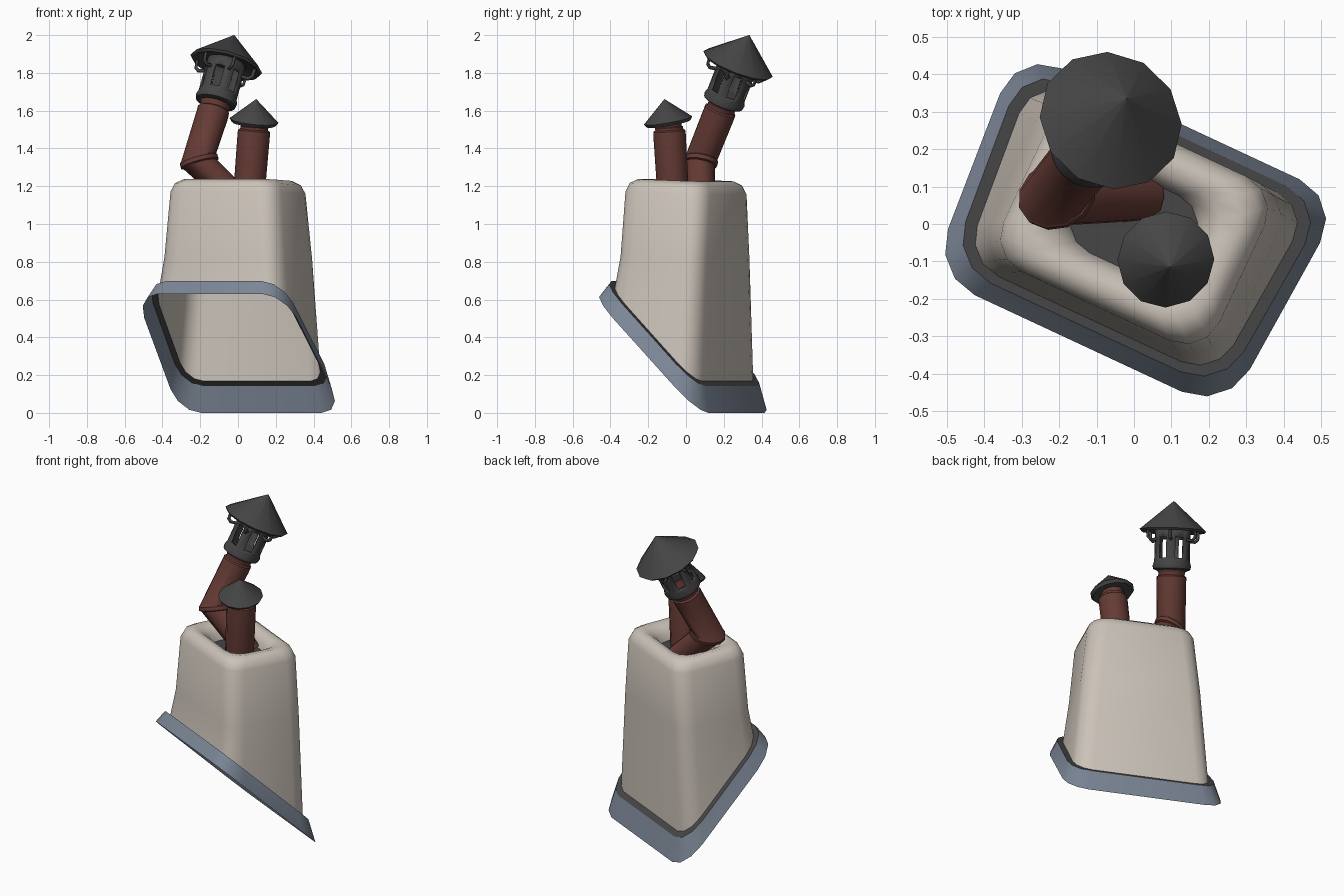
import bpy, bmesh, math
from mathutils import Vector, Matrix

if "Cube" in bpy.data.objects:
    bpy.data.objects.remove(bpy.data.objects["Cube"])


def material(name, col):
    m = bpy.data.materials.new(name)
    m.diffuse_color = (*col, 1)
    m.use_nodes = True
    m.node_tree.nodes["Principled BSDF"].inputs["Base Color"].default_value = m.diffuse_color
    return m


PLASTER = material("pale plaster", (0.60, 0.545, 0.485))
SLATE = material("blue grey flashing", (0.20, 0.24, 0.305))
CLAY = material("red clay", (0.13, 0.043, 0.034))
IRON = material("dark iron", (0.06, 0.06, 0.06))

YAW = Matrix.Rotation(math.radians(-25), 4, 'Z')


def make(name, verts, faces, mat, angle=40):
    me = bpy.data.meshes.new(name)
    me.from_pydata([tuple(v) for v in verts], [], faces)
    me.materials.append(mat)
    for p in me.polygons:
        p.use_smooth = True
    me.set_sharp_from_angle(angle=math.radians(angle))
    ob = bpy.data.objects.new(name, me)
    bpy.context.collection.objects.link(ob)
    return ob


def ring(hu, taper, v0, v1, r, zf):
    """Rounded rectangle; half width grows with v, height given by zf(v)."""
    pts = []
    for su, vc, a0 in ((1, v0 + r, -90), (1, v1 - r, 0), (-1, v1 - r, 90), (-1, v0 + r, 180)):
        for k in range(4):
            a = math.radians(a0 + 30 * k)
            v = vc + r * math.sin(a)
            u = su * (hu + taper * v - r) + r * math.cos(a)
            p = YAW @ Vector((u, v, 0))
            p.z = zf(v)
            pts.append(p)
    return pts


def loft(name, rings, mat, cap=False, angle=40, skip=None):
    n = len(rings[0])
    verts = [p for r in rings for p in r]
    faces = []
    for j in range(len(rings) - 1):
        for i in range(n):
            if skip and skip(j, i):
                continue
            k = (i + 1) % n
            faces.append((j * n + i, j * n + k, (j + 1) * n + k, (j + 1) * n + i))
    if cap:
        faces.append(tuple(range((len(rings) - 1) * n, len(rings) * n)))
    return make(name, verts, faces, mat, angle)


def frame(origin, axis):
    q = Vector((0, 0, 1)).rotation_difference(Vector(axis))
    return Matrix.Translation(origin) @ q.to_matrix().to_4x4()


def lathe(name, profile, fr, mat, seg=12, angle=40, skip=None, turn=0.0):
    rings = [[fr @ Vector((r * math.cos(2 * math.pi * i / seg + turn),
                           r * math.sin(2 * math.pi * i / seg + turn), t))
              for i in range(seg)] for r, t in profile]
    return loft(name, rings, mat, False, angle, skip)


# Sloped roof planes: lower edge and lip of the flashing
low = lambda v: 0.287 - 0.974 * v
lip = lambda v: 0.400 - 0.974 * v
flat = lambda z: (lambda v: z - 0.035 * v)

# Flashing skirt and its dark lip
outer = ring(0.46, 0.07, -0.352, 0.295, 0.13, low)
lip_out = ring(0.425, 0.08, -0.305, 0.264, 0.12, lip)
lip_in = ring(0.392, 0.08, -0.280, 0.238, 0.10, lip)
loft("flashing_skirt", [outer, lip_out], SLATE)
loft("flashing_lip", [lip_out, lip_in], IRON)

# Plaster stack with rounded rim and sunken top
hole = ring(0.165, 0, -0.12, 0.12, 0.09, flat(1.14))
loft("chimney_stack", [
    lip_in,
    ring(0.352, 0.03, -0.258, 0.240, 0.10, flat(0.82)),
    ring(0.318, 0, -0.242, 0.242, 0.10, flat(1.165)),
    ring(0.300, 0, -0.225, 0.225, 0.10, flat(1.210)),
    ring(0.262, 0, -0.195, 0.195, 0.10, flat(1.232)),
    ring(0.215, 0, -0.155, 0.155, 0.09, flat(1.220)),
    ring(0.178, 0, -0.130, 0.130, 0.09, flat(1.185)),
    hole], PLASTER, angle=60)
make("sunken_floor", hole, [tuple(range(16))], IRON)

# Small flue and its cone cap
small = frame((0.055, -0.066, 1.12), (0.08, -0.06, 1))
lathe("small_flue", [(0.083, 0), (0.086, 0.36), (0.084, 0.375), (0.074, 0.382),
                     (0.074, 0.395), (0.066, 0.40), (0.066, 0.44)], small, CLAY)
lathe("small_cap", [(0.0, -0.005), (0.06, -0.012), (0.118, -0.018), (0.13, 0.0), (0.001, 0.115)],
      frame((0.085, -0.095, 1.548), (0.10, -0.17, 0.98)), IRON, angle=50)

# Bent flue: lower leg, elbow band and upper pipe
E = Vector((-0.205, 0.077, 1.33))
APEX = Vector((-0.02, 0.335, 2.0))
start = Vector((0.03, 0.08, 1.10))
up = (APEX - E).normalized()
leg = (E - start).normalized()
fu = frame(E, up)
N = 12
side = leg.cross(up).normalized()
miter = (leg + up).normalized()
across = side.cross(miter)


def elbow(r, off):
    # Ring lying in the mitre plane of the bend
    st = 1 / max(0.5, miter.dot(up))
    return [E + miter * off + (side * math.cos(a) + across * math.sin(a) * st) * r
            for a in (2 * math.pi * i / N for i in range(N))]


def straight(c, d, r):
    w = side.cross(d)
    return [c + (side * math.cos(a) + w * math.sin(a)) * r
            for a in (2 * math.pi * i / N for i in range(N))]


loft("bent_flue", [
    straight(start, leg, 0.072), elbow(0.080, -0.015), elbow(0.091, -0.010),
    elbow(0.091, 0.012), elbow(0.085, 0.018),
    straight(E + up * 0.27, up, 0.087), straight(E + up * 0.30, up, 0.087),
    straight(E + up * 0.308, up, 0.077), straight(E + up * 0.325, up, 0.077),
    straight(E + up * 0.335, up, 0.083), straight(E + up * 0.36, up, 0.083)], CLAY)

# Slotted iron cowl: six openings between six posts
cowl = lathe("vent_cowl", [(0.085, 0.335), (0.108, 0.345), (0.112, 0.365), (0.104, 0.39),
                           (0.104, 0.405), (0.104, 0.525), (0.104, 0.58)],
             fu, IRON, seg=24, skip=lambda j, i: j == 4 and i % 4 in (1, 2),
             turn=math.radians(-15))
mod = cowl.modifiers.new("thickness", 'SOLIDIFY')
mod.thickness = 0.014
mod.offset = -1

# Bracket arms carrying the cap
for k in range(6):
    a = math.radians(45 + 60 * k)
    c = bpy.data.curves.new("bracket", 'CURVE')
    c.dimensions = '3D'
    c.bevel_depth = 0.010
    c.bevel_resolution = 0
    c.use_fill_caps = True
    s = c.splines.new('POLY')
    path = [(0.098, 0.515), (0.140, 0.510), (0.158, 0.525), (0.162, 0.58)]
    s.points.add(len(path) - 1)
    for p, (r, t) in zip(s.points, path):
        p.co = (*(fu @ Vector((r * math.cos(a), r * math.sin(a), t))), 1)
    c.materials.append(IRON)
    bpy.context.collection.objects.link(bpy.data.objects.new("cap_bracket_%d" % (k + 1), c))

# Large cone cap
top = (APEX - E).length
lathe("large_cap", [(0.001, 0.60), (0.10, 0.59), (0.185, 0.56), (0.196, 0.572), (0.001, top)],
      fu, IRON, angle=50)
